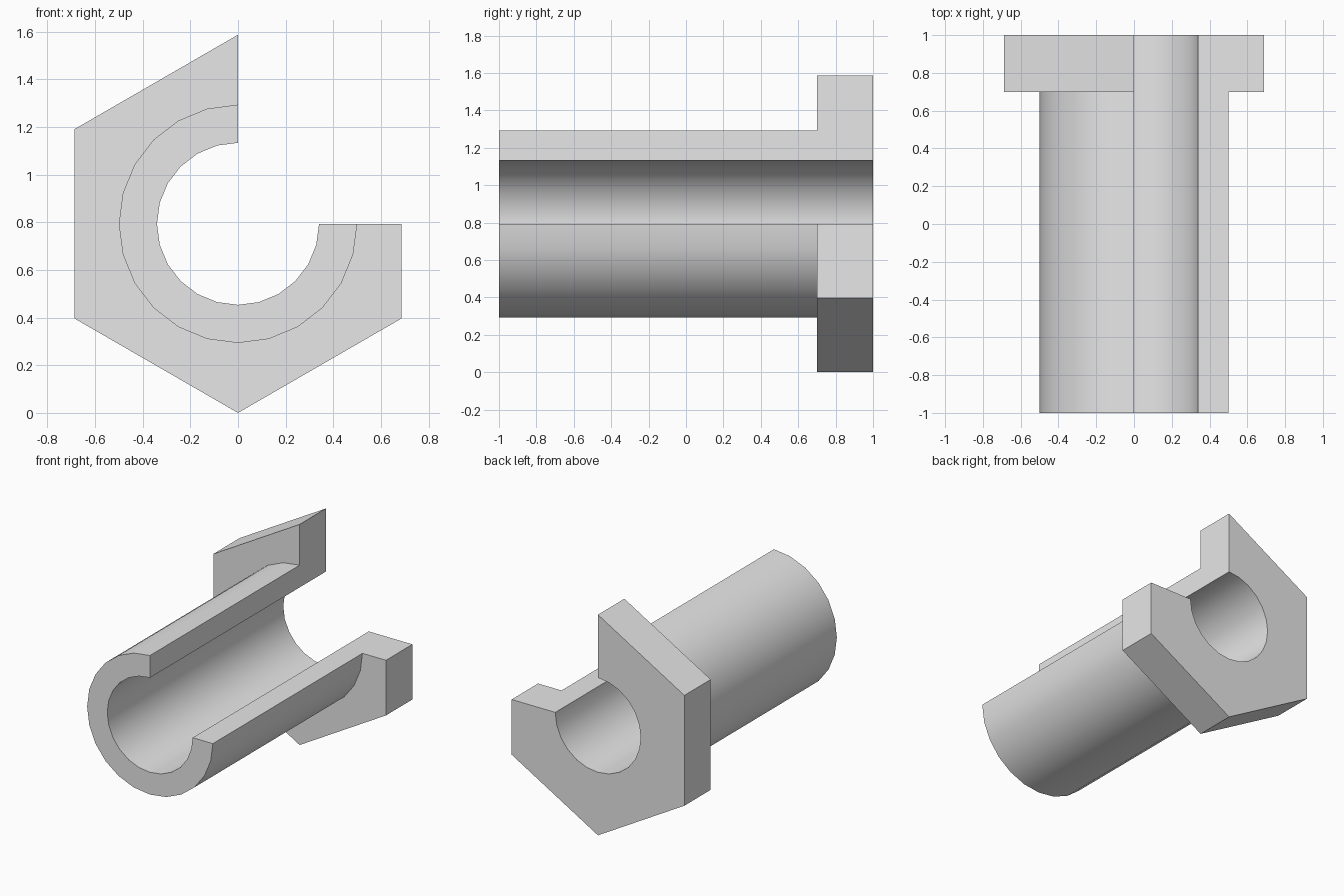
import bpy
import bmesh
from math import sin, cos, radians, pi

cube = bpy.data.objects.get("Cube")
if cube:
    bpy.data.objects.remove(cube, do_unlink=True)

BORE, SLEEVE, APOTHEM = 0.34, 0.5, 0.687
CENTRE_Z = APOTHEM / cos(pi / 6)
FRONT, STEP, BACK = -1.0, 0.7, 1.0

grey = bpy.data.materials.new("plain grey")
grey.use_nodes = True
grey.diffuse_color = (0.8, 0.8, 0.8, 1)
grey.node_tree.nodes["Principled BSDF"].inputs["Base Color"].default_value = (0.8, 0.8, 0.8, 1)


def hex_radius(deg):
    """Distance from the axis to the hexagon's edge."""
    return APOTHEM / cos(radians((deg + 30) % 60 - 30))


def section(bm, deg):
    """One radial cross-section through sleeve and flange."""
    rim = hex_radius(deg)
    outline = [(BORE, FRONT), (SLEEVE, FRONT), (SLEEVE, STEP),
               (rim, STEP), (rim, BACK), (BORE, BACK)]
    a = radians(deg)
    return [bm.verts.new((r * cos(a), y, CENTRE_Z + r * sin(a))) for r, y in outline]


# Sweep the section three quarters of a turn, leaving one quadrant open
bm = bmesh.new()
rings = [section(bm, deg) for deg in range(90, 361, 15)]
for a, b in zip(rings, rings[1:]):
    for i in range(len(a)):
        j = (i + 1) % len(a)
        bm.faces.new((a[i], a[j], b[j], b[i]))

# Close the two cut ends
bm.faces.new(rings[0])
bm.faces.new(reversed(rings[-1]))
bmesh.ops.recalc_face_normals(bm, faces=bm.faces[:])

# Merge the flat hexagon sides
bmesh.ops.dissolve_limit(bm, angle_limit=radians(1), verts=bm.verts[:], edges=bm.edges[:])

mesh = bpy.data.meshes.new("flanged_sleeve")
bm.to_mesh(mesh)
bm.free()
mesh.materials.append(grey)
sleeve = bpy.data.objects.new("flanged_sleeve", mesh)
bpy.context.collection.objects.link(sleeve)

# Smooth the round walls, keep the corners crisp
bpy.ops.object.select_all(action="DESELECT")
sleeve.select_set(True)
bpy.context.view_layer.objects.active = sleeve
bpy.ops.object.shade_smooth_by_angle(angle=radians(30))
